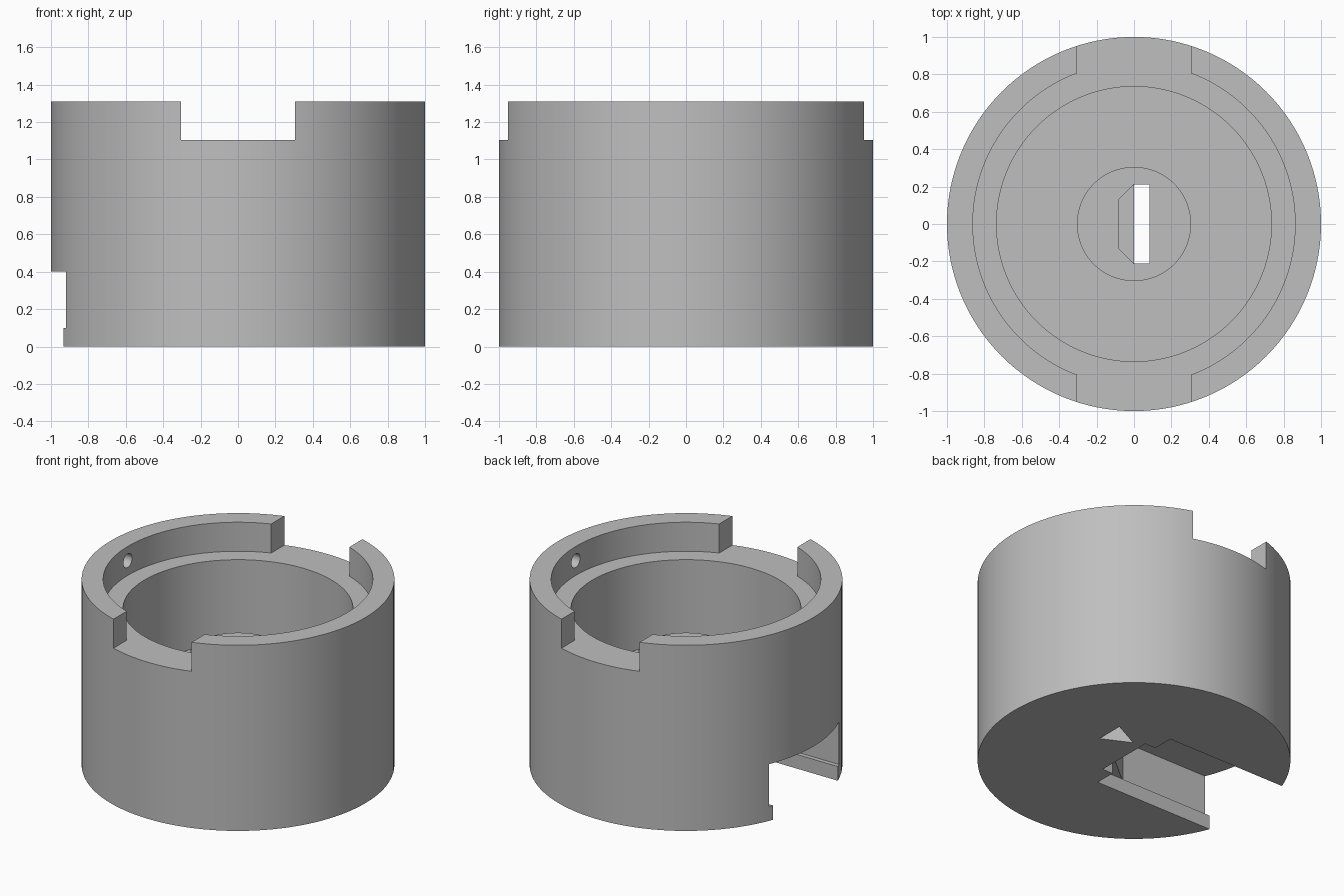
import bpy, bmesh, math
from mathutils import Matrix, Vector

cube = bpy.data.objects.get("Cube")
if cube:
    bpy.data.objects.remove(cube, do_unlink=True)

grey = bpy.data.materials.new("plain_grey")
grey.use_nodes = True
colour = (0.52, 0.52, 0.52, 1)
grey.diffuse_color = colour
grey.node_tree.nodes["Principled BSDF"].inputs["Base Color"].default_value = colour


def make_object(name, bm):
    bmesh.ops.recalc_face_normals(bm, faces=bm.faces)
    mesh = bpy.data.meshes.new(name)
    bm.to_mesh(mesh)
    bm.free()
    mesh.materials.append(grey)
    obj = bpy.data.objects.new(name, mesh)
    bpy.context.collection.objects.link(obj)
    return obj


def revolve(name, profile, steps=128):
    bm = bmesh.new()
    verts = [bm.verts.new((r, 0, z)) for r, z in profile]
    edges = [bm.edges.new(pair) for pair in zip(verts, verts[1:])]
    bmesh.ops.spin(bm, geom=verts + edges, cent=(0, 0, 0), axis=(0, 0, 1),
                   angle=math.tau, steps=steps, use_duplicate=False)
    bmesh.ops.remove_doubles(bm, verts=bm.verts, dist=1e-4)
    return make_object(name, bm)


def prism(name, outline, low, high):
    bm = bmesh.new()
    face = bm.faces.new([bm.verts.new((x, y, low)) for x, y in outline])
    top = bmesh.ops.extrude_face_region(bm, geom=[face])["geom"]
    bmesh.ops.translate(bm, vec=Vector((0, 0, high - low)),
                        verts=[v for v in top if isinstance(v, bmesh.types.BMVert)])
    return make_object(name, bm)


def box(name, x0, x1, y0, y1, low, high):
    return prism(name, [(x0, y0), (x1, y0), (x1, y1), (x0, y1)], low, high)


def mirrored(half):
    """Complete an outline by reflecting it across the x axis."""
    return half + [(x, -y) for x, y in reversed(half)]


def cut(target, cutter):
    mod = target.modifiers.new(cutter.name, "BOOLEAN")
    mod.operation = "DIFFERENCE"
    mod.solver = "EXACT"
    mod.object = cutter
    bpy.context.view_layer.objects.active = target
    bpy.ops.object.modifier_apply(modifier=mod.name)
    bpy.data.objects.remove(cutter, do_unlink=True)


# Round cup with a stepped rim and a raised boss on its floor
HEIGHT, LEDGE, FLOOR, BOSS = 1.31, 1.105, 0.5, 0.79
body = revolve("round_housing", [
    (0, 0), (1, 0), (1, HEIGHT), (0.862, HEIGHT), (0.862, LEDGE),
    (0.735, LEDGE), (0.735, FLOOR), (0.305, FLOOR), (0.305, BOSS), (0, BOSS)])

# Front and back gaps in the rim
for side in (-1, 1):
    ys = sorted((side * 0.78, side * 1.2))
    cut(body, box("rim_gap", -0.305, 0.305, *ys, LEDGE, 1.6))

# Undercut slot opening on one side
cut(body, box("slot_mouth", -1.2, 0, -0.36, 0.36, -0.2, 0.1))
cut(body, prism("slot_cavity", mirrored([(-1.2, 0.39), (-0.235, 0.39), (-0.02, 0.21)]),
                0.1, 0.4))

# Key hole through the boss, with a half-depth ledge
cut(body, box("key_hole", 0, 0.083, -0.212, 0.212, -0.2, 1.0))
cut(body, prism("key_ledge", mirrored([(-0.083, 0.13), (0, 0.212), (0.04, 0.212)]),
                0.55, 1.0))

# Blind arrow pocket underneath
cut(body, prism("arrow_pocket", [(0.35, 0.075), (0.35, 0.272), (0.153, 0.173)], -0.1, 0.2))

# Small blind holes in the rim wall
for side in (-1, 1):
    bm = bmesh.new()
    bmesh.ops.create_cone(
        bm, cap_ends=True, segments=32, radius1=0.048, radius2=0.048, depth=0.2,
        matrix=Matrix.Translation((side * 0.835, 0, 1.21)) @ Matrix.Rotation(math.pi / 2, 4, "Y"))
    cut(body, make_object("rim_hole", bm))

# Smooth walls with crisp edges
bpy.ops.object.select_all(action="DESELECT")
body.select_set(True)
bpy.context.view_layer.objects.active = body
bpy.ops.object.shade_smooth_by_angle(angle=math.radians(30))
